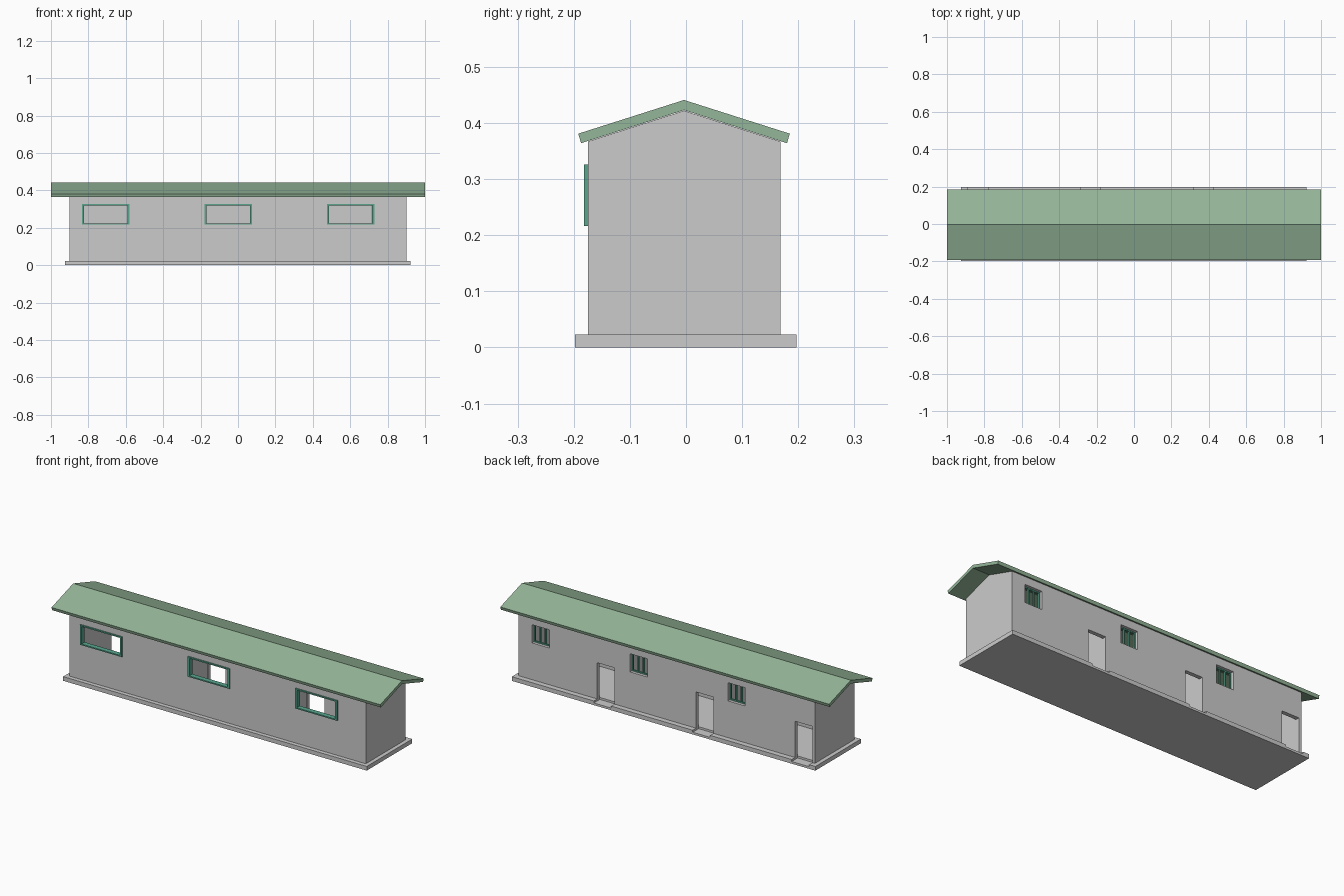
import bpy

if "Cube" in bpy.data.objects:
    bpy.data.objects.remove(bpy.data.objects["Cube"])

YC = -0.0035  # ridge line of the building


def material(name, rgb):
    m = bpy.data.materials.new(name)
    m.diffuse_color = (*rgb, 1)
    m.use_nodes = True
    m.node_tree.nodes["Principled BSDF"].inputs["Base Color"].default_value = m.diffuse_color
    return m


roof_green = material("roof_green", (0.30, 0.47, 0.32))
frame_green = material("frame_green", (0.10, 0.38, 0.27))


def mesh_object(name, verts, faces, mat=None):
    me = bpy.data.meshes.new(name)
    me.from_pydata(verts, [], faces)
    ob = bpy.data.objects.new(name, me)
    bpy.context.collection.objects.link(ob)
    if mat:
        me.materials.append(mat)
    return ob


def prism(name, profile, x0, x1, mat=None):
    """Extrude a counter-clockwise (y, z) profile along x."""
    n = len(profile)
    verts = [(x, y, z) for x in (x0, x1) for y, z in profile]
    faces = [tuple(reversed(range(n))), tuple(range(n, 2 * n))]
    faces += [(i, (i + 1) % n, n + (i + 1) % n, n + i) for i in range(n)]
    return mesh_object(name, verts, faces, mat)


def box(name, x, y, z, mat=None):
    return prism(name, [(y[0], z[0]), (y[1], z[0]), (y[1], z[1]), (y[0], z[1])], x[0], x[1], mat)


def cut(target, x, y, z):
    c = box("cutter", x, y, z)
    c.hide_render = True
    mod = target.modifiers.new("cut", 'BOOLEAN')
    mod.operation, mod.solver, mod.object = 'DIFFERENCE', 'EXACT', c
    bpy.context.view_layer.objects.active = target
    bpy.ops.object.modifier_apply(modifier=mod.name)
    bpy.data.objects.remove(c)


def frame(name, x, y, z, side, rail, mullions=()):
    """Rectangular window frame, with optional upright bars."""
    ob = box(name, x, y, z, frame_green)
    edges = [x[0] + side]
    for m in mullions:
        edges += [m - side / 2, m + side / 2]
    edges.append(x[1] - side)
    for a, b in zip(edges[::2], edges[1::2]):
        cut(ob, (a, b), (y[0] - .1, y[1] + .1), (z[0] + rail, z[1] - rail))
    return ob


# Foundation slab
slab = box("foundation_slab", (-.925, .922), (-.198, .197), (0, .023))

# Gabled shell with three rooms
walls = prism("walls", [(-.175, .023), (.168, .023), (.168, .367), (YC, .422), (-.175, .367)], -.902, .9)
for x in ((-.888, -.301), (-.288, .301), (.314, .886)):
    cut(walls, x, (-.155, .146), (0, .6))

# One front window, back window and doorway per room
for i, n in enumerate(("left", "middle", "right")):
    fx = -.835 + .655 * i
    cut(walls, (fx + .004, fx + .251), (-.3, -.1), (.219, .322))
    frame("front_window_" + n, (fx, fx + .255), (-.182, -.155), (.216, .326), .011, .007)

    dx = -.887 + .602 * i
    cut(walls, (dx, dx + .106), (.1, .3), (0, .222))
    cut(slab, (dx, dx + .106), (.146, .3), (.012, .1))

    bx = -.478 + .596 * i
    cut(walls, (bx, bx + .105), (.1, .3), (.225, .325))
    frame("back_window_" + n, (bx, bx + .105), (.142, .152), (.225, .325), .006, .006,
          (bx + .036, bx + .069))

# Pitched roof
prism("roof", [(YC, .441), (-.192, .381), (-.187, .364), (YC, .423), (.180, .364), (.185, .381)],
      -1, 1, roof_green)
